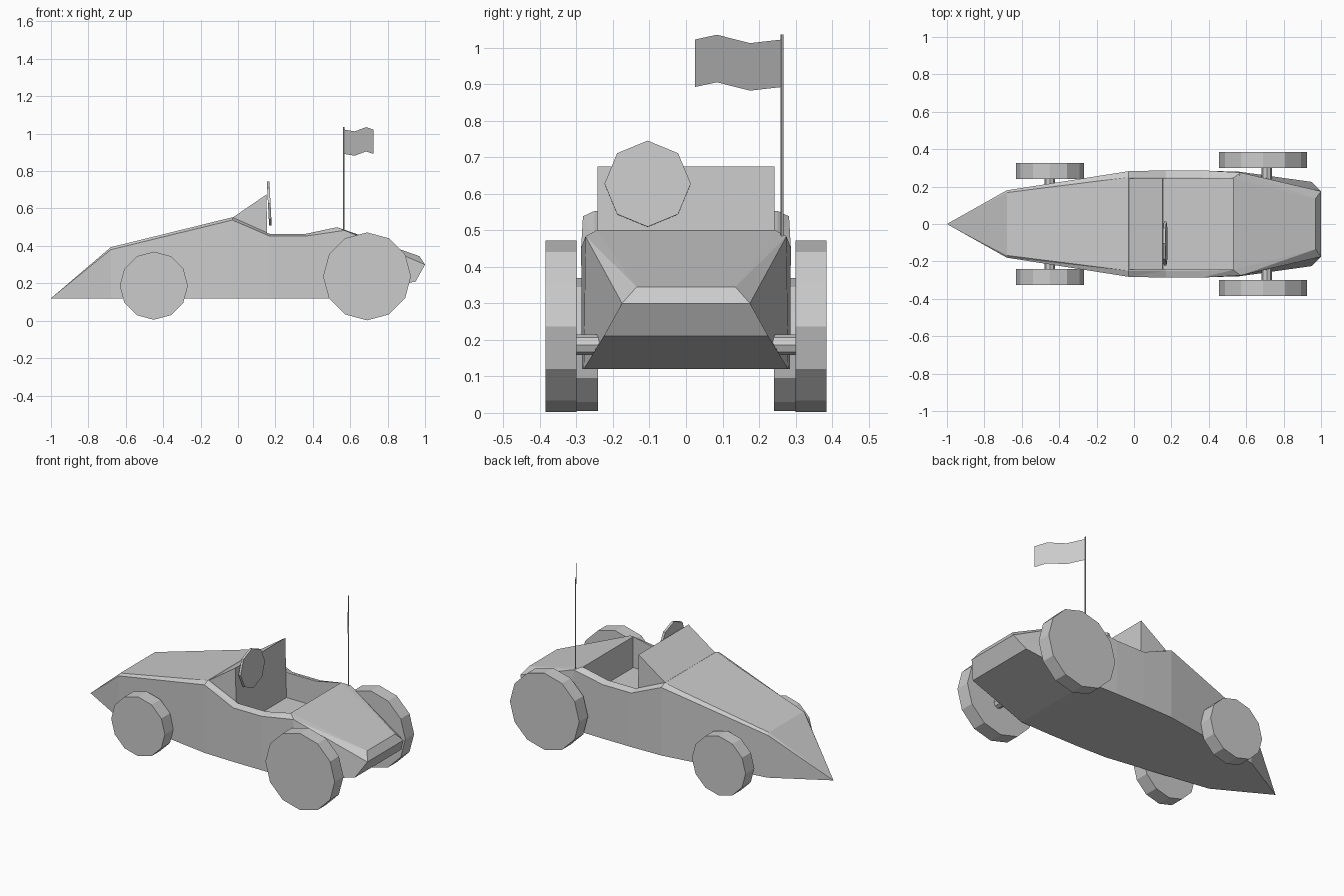
import bpy, bmesh
from math import radians, pi

if "Cube" in bpy.data.objects:
    bpy.data.objects.remove(bpy.data.objects["Cube"])


def make_object(name, bm):
    bmesh.ops.remove_doubles(bm, verts=bm.verts[:], dist=1e-5)
    bmesh.ops.recalc_face_normals(bm, faces=bm.faces[:])
    me = bpy.data.meshes.new(name)
    bm.to_mesh(me)
    bm.free()
    ob = bpy.data.objects.new(name, me)
    bpy.context.collection.objects.link(ob)
    return ob


def extrude_profile(name, pts, half_width):
    """Side profile in x,z extruded symmetrically in y."""
    bm = bmesh.new()
    a = [bm.verts.new((x, -half_width, z)) for x, z in pts]
    b = [bm.verts.new((x, half_width, z)) for x, z in pts]
    n = len(pts)
    bm.faces.new(a)
    bm.faces.new(b[::-1])
    for i in range(n):
        j = (i + 1) % n
        bm.faces.new((a[i], b[i], b[j], a[j]))
    return make_object(name, bm)


def cylinder(name, sides, radius, depth, loc, rot=(0, 0, 0)):
    bpy.ops.mesh.primitive_cylinder_add(vertices=sides, radius=radius, depth=depth,
                                        location=loc, rotation=rot)
    ob = bpy.context.object
    ob.name = name
    return ob


# Body stations: bottom corner, shoulder, rim, each as (x, half width, z)
stations = [
    ((-1.0, 0, .12), (-1.0, 0, .12), (-1.0, 0, .12)),
    ((-.68, .18, .12), (-.68, .18, .38), (-.68, .168, .393)),
    ((-.03, .28, .12), (-.03, .282, .538), (-.03, .25, .553)),
    ((.17, .285, .12), (.17, .287, .452), (.17, .25, .464)),
    ((.36, .285, .12), (.36, .287, .452), (.36, .25, .464)),
    ((.56, .28, .12), (.57, .275, .483), (.53, .245, .50)),
    ((.95, .225, .21), (1.0, .175, .30), (.97, .135, .345)),
]
bm = bmesh.new()
rings = []
for s in stations:
    left = [bm.verts.new((x, -w, z)) for x, w, z in s]
    right = [bm.verts.new((x, w, z)) for x, w, z in s]
    rings.append((left, right))
for (l0, r0), (l1, r1) in zip(rings, rings[1:]):
    for a, b in ((l0, l1), (r0, r1)):
        bm.faces.new((a[0], b[0], b[1], a[1]))
        bm.faces.new((a[1], b[2], a[2]))
        bm.faces.new((a[1], b[1], b[2]))
    bm.faces.new((l0[0], r0[0], r1[0], l1[0]))
    bm.faces.new((l0[2], l1[2], r1[2], r0[2]))
    # rear deck reaches the shoulder corners
l, r = rings[-1]
bm.faces.new((l[0], r[0], r[1], l[1]))
bm.faces.new((l[1], r[1], r[2], l[2]))
bmesh.ops.dissolve_degenerate(bm, edges=bm.edges[:], dist=1e-5)
body = make_object("body", bm)

# Cockpit recess
cutter = extrude_profile("cockpit_cutter",
                         [(.155, .31), (.528, .31), (.528, .9), (.155, .9)], .243)
cutter.hide_render = True
cutter.hide_set(True)
cut = body.modifiers.new("cockpit", 'BOOLEAN')
cut.operation = 'DIFFERENCE'
cut.solver = 'EXACT'
cut.object = cutter

# Cowl wedge with the dashboard panel at its back
extrude_profile("cowl", [(-.03, .55), (.152, .675), (.159, .30), (0, .30)], .242)

# Steering wheel
cylinder("steering_wheel", 8, .118, .014, (.167, -.105, .627), (0, radians(87), 0))

# Wheels and axle stubs
for end, x, z, rad, y, ax, az in (("front", -.45, .187, .182, .283, -.45, .187),
                                  ("rear", .69, .237, .235, .342, .71, .186)):
    for side, s in (("left", -1), ("right", 1)):
        cylinder(f"{end}_{side}_wheel", 12, rad, .085, (x, s * y, z), (pi / 2, 0, 0))
        cylinder(f"{end}_{side}_axle", 8, .028, .16, (ax, s * (y - .09), az), (pi / 2, 0, 0))

# Flag pole
cylinder("flag_pole", 6, .004, .57, (.565, .263, .75))

# Waving flag
bm = bmesh.new()
cols = []
for t, top in ((0, 1.022), (.37, 1.012), (.75, 1.035), (1, 1.022)):
    x, y = .565 + .16 * t, .263 - .238 * t
    cols.append([bm.verts.new((x, y, top - d)) for d in (0, .13)])
for a, b in zip(cols, cols[1:]):
    bm.faces.new((a[0], b[0], b[1], a[1]))
make_object("flag", bm)
